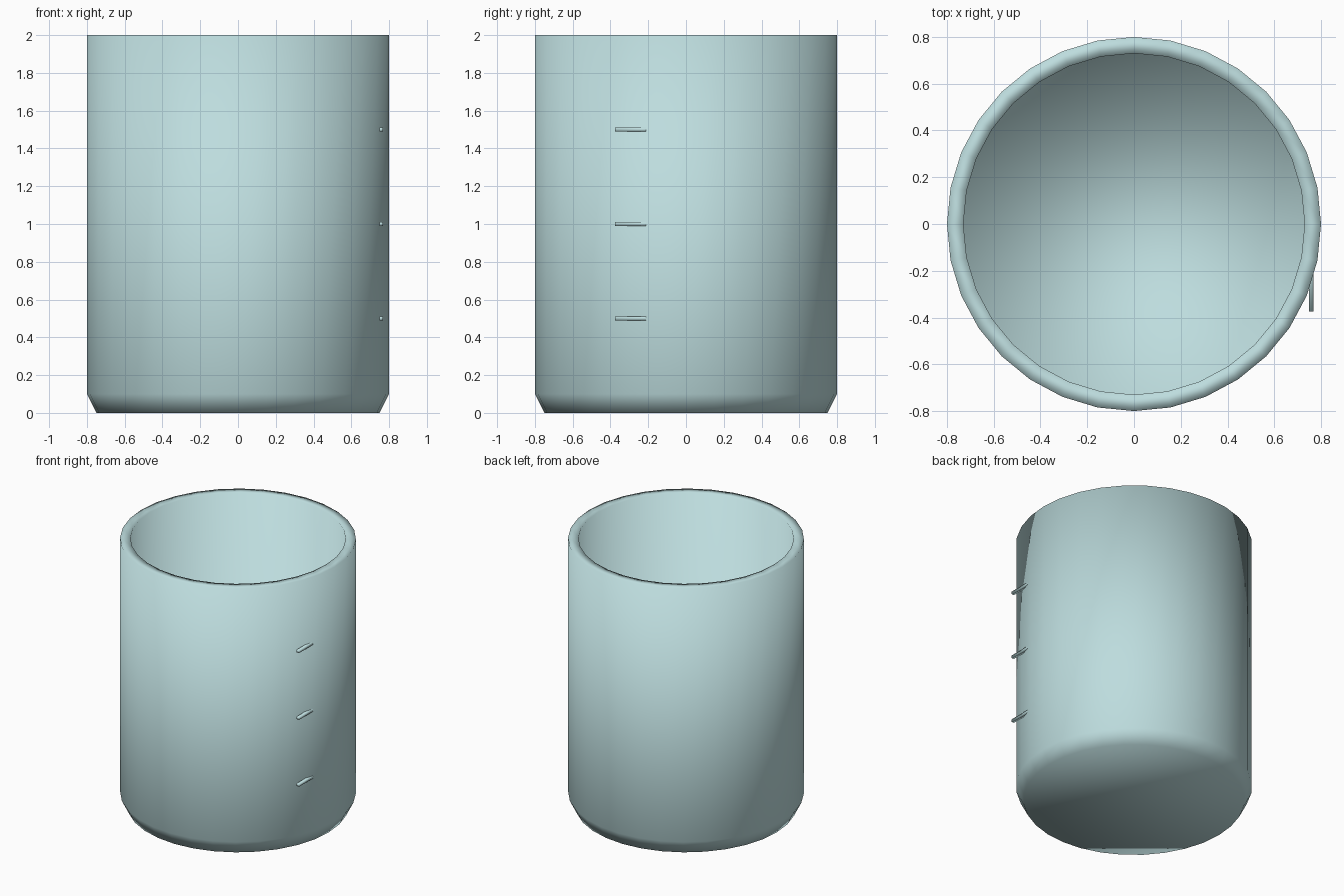
import bpy, bmesh, math

if "Cube" in bpy.data.objects:
    bpy.data.objects.remove(bpy.data.objects["Cube"])

SIDES = 32

glass = bpy.data.materials.new("pale_blue_glass")
glass.diffuse_color = (0.51, 0.72, 0.73, 1)
glass.use_nodes = True
glass.node_tree.nodes["Principled BSDF"].inputs["Base Color"].default_value = glass.diffuse_color


def finish(name, bm):
    """Turn a bmesh into a smooth-shaded object."""
    bmesh.ops.recalc_face_normals(bm, faces=bm.faces)
    for f in bm.faces:
        f.smooth = True
    mesh = bpy.data.meshes.new(name)
    bm.to_mesh(mesh)
    bm.free()
    mesh.materials.append(glass)
    obj = bpy.data.objects.new(name, mesh)
    bpy.context.collection.objects.link(obj)
    return obj


# Cup: one closed wall profile (radius, height) swept round, from base to inner floor
profile = [(0.75, 0), (0.8, 0.1), (0.8, 2), (0.73, 2), (0.73, 0.1)]
bm = bmesh.new()
rings = []
for r, z in profile:
    angles = [2 * math.pi * i / SIDES for i in range(SIDES)]
    rings.append([bm.verts.new((r * math.cos(a), r * math.sin(a), z)) for a in angles])
for low, high in zip(rings, rings[1:]):
    for i in range(SIDES):
        j = (i + 1) % SIDES
        bm.faces.new((low[i], low[j], high[j], high[i]))
bm.faces.new(rings[0][::-1])   # underside
bm.faces.new(rings[-1])        # inner floor
finish("cup", bm)

# Measuring marks: thin bars running out of the wall
Y_FRONT, Y_BACK = -0.375, -0.02
for n, z in enumerate((0.5, 1.0, 1.5), 1):
    bm = bmesh.new()
    bmesh.ops.create_cube(bm, size=1)
    bmesh.ops.scale(bm, vec=(0.02, Y_BACK - Y_FRONT, 0.02), verts=bm.verts)
    bmesh.ops.translate(bm, vec=(0.758, (Y_BACK + Y_FRONT) / 2, z), verts=bm.verts)
    finish(f"measuring_mark_{n}", bm)
